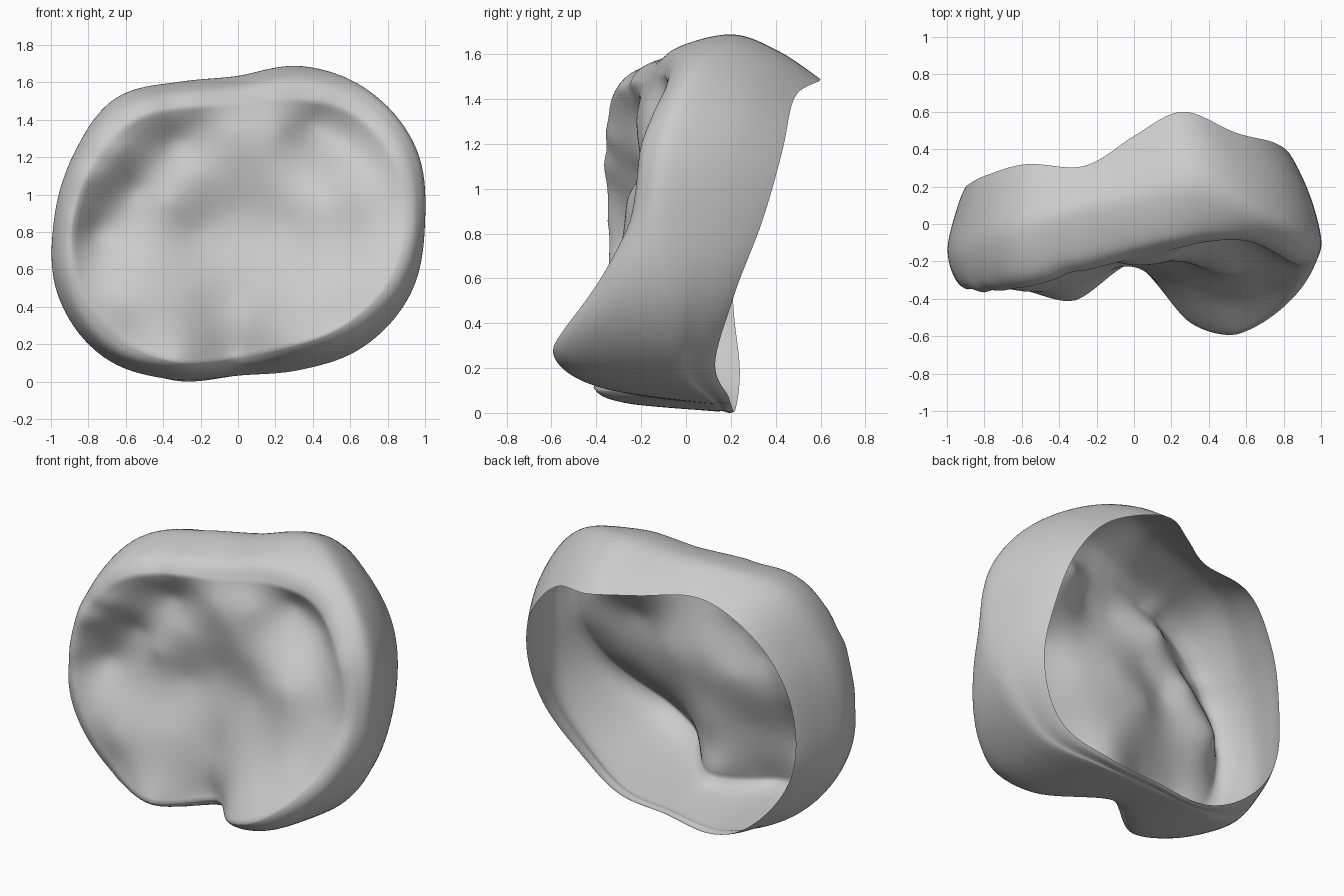
import bpy, bmesh, math

if "Cube" in bpy.data.objects:
    bpy.data.objects.remove(bpy.data.objects["Cube"])

N = 144          # points around the crown
CZ = 0.85        # height of the polar centre

# every 22.5 degrees from +x:
# outline radius, ridge y, widest y, rim y, rim scale, ridge radius scale
KEYS = [
    (1.00, -0.25, -0.10, 0.34, 0.85, 0.89),
    (1.03, -0.20, -0.05, 0.43, 0.80, 0.87),
    (0.99, -0.09, 0.06, 0.485, 0.79, 0.84),
    (0.90, -0.12, 0.20, 0.60, 0.76, 0.79),
    (0.78, -0.18, 0.12, 0.47, 0.82, 0.80),
    (0.81, -0.25, 0.05, 0.31, 0.86, 0.82),
    (0.93, -0.33, -0.05, 0.32, 0.87, 0.83),
    (0.95, -0.35, -0.12, 0.26, 0.90, 0.87),
    (0.985, -0.35, -0.15, 0.21, 0.90, 0.89),
    (1.04, -0.34, -0.12, 0.21, 0.90, 0.88),
    (1.02, -0.34, -0.05, 0.24, 0.92, 0.87),
    (0.91, -0.41, 0.09, 0.22, 1.00, 0.89),
    (0.82, -0.21, 0.09, 0.20, 0.995, 0.88),
    (0.855, -0.51, 0.05, 0.19, 0.99, 0.84),
    (0.945, -0.59, -0.08, 0.13, 0.95, 0.83),
    (1.00, -0.43, -0.10, 0.21, 0.90, 0.86),
]

# chewing surface: x, z, y of the hollows, grooves and cusps
RELIEF = [
    # upper right hollow and the ridge below it
    (0.40, 1.37, -0.03), (0.57, 1.29, -0.04), (0.42, 1.20, -0.11), (0.70, 1.18, -0.13),
    (0.22, 1.34, -0.18), (0.50, 0.96, -0.26), (0.20, 1.05, -0.20), (0.70, 0.86, -0.24),
    # middle and lower groove
    (0.00, 1.33, -0.22), (0.00, 1.14, -0.20), (-0.02, 0.92, -0.15), (0.25, 0.83, -0.19),
    (0.00, 0.66, -0.18), (0.00, 0.45, -0.21), (0.00, 0.28, -0.23),
    # lower right cusp
    (0.50, 0.70, -0.30), (0.24, 0.52, -0.29), (0.50, 0.45, -0.43), (0.72, 0.62, -0.34),
    # lower left cusp
    (-0.26, 0.47, -0.28), (-0.60, 0.42, -0.36), (-0.58, 0.60, -0.29), (-0.38, 0.64, -0.25),
    # curved groove and inner cusp on the left
    (-0.22, 0.80, -0.16), (-0.50, 0.78, -0.22), (-0.76, 0.80, -0.20), (-0.55, 1.03, -0.18),
    (-0.33, 1.28, -0.16), (-0.20, 1.38, -0.20), (-0.25, 1.10, -0.21), (-0.40, 0.95, -0.23),
    # outer ridge on the left
    (-0.76, 1.10, -0.355), (-0.65, 1.23, -0.35), (-0.56, 1.37, -0.33), (-0.38, 1.47, -0.27),
]


def catmull(a, b, c, d, t):
    return 0.5 * (2 * b + (c - a) * t + (2 * a - 5 * b + 4 * c - d) * t * t
                  + (3 * b - a - 3 * c + d) * t ** 3)


def key_at(angle):
    k = angle / (2 * math.pi) * len(KEYS)
    i = int(k)
    rows = [KEYS[(i + j) % len(KEYS)] for j in (-1, 0, 1, 2)]
    return [catmull(*vals, k - i) for vals in zip(*rows)]


def kernel(dx, dz):
    d2 = dx * dx + dz * dz
    return 0.5 * d2 * math.log(d2) if d2 > 1e-12 else 0.0


def solve(m):
    """Gaussian elimination on an augmented matrix."""
    n = len(m)
    for i in range(n):
        p = max(range(i, n), key=lambda r: abs(m[r][i]))
        m[i], m[p] = m[p], m[i]
        for r in range(i + 1, n):
            f = m[r][i] / m[i][i]
            if f:
                m[r] = [a - f * b for a, b in zip(m[r], m[i])]
    x = [0.0] * n
    for i in reversed(range(n)):
        x[i] = (m[i][n] - sum(m[i][k] * x[k] for k in range(i + 1, n))) / m[i][i]
    return x


# smooth sheet through the relief points and the ridge
pts = list(RELIEF)
for i in range(32):
    t = 2 * math.pi * i / 32
    k = key_at(t)
    r = k[5] * k[0]
    pts.append((r * math.cos(t), CZ + r * math.sin(t), k[1]))
rows = [[kernel(x - a, z - b) + (0.002 if (x, z) == (a, b) else 0) for a, b, _ in pts]
        + [1, x, z, y] for x, z, y in pts]
for poly in (lambda x, z: 1, lambda x, z: x, lambda x, z: z):
    rows.append([poly(x, z) for x, z, _ in pts] + [0, 0, 0, 0])
W = solve(rows)


def sheet(x, z):
    return (sum(w * kernel(x - a, z - b) for w, (a, b, _) in zip(W, pts))
            + W[-3] + W[-2] * x + W[-1] * z)


def section(angle):
    """Radial section from the middle, over the ridge, to the open rim."""
    radius, _, wide, rim, scale, edge = key_at(angle)
    ca, sa = math.cos(angle), math.sin(angle)
    path = []
    for j in range(1, 37):
        r = j / 36 * edge * radius
        path.append((r, sheet(r * ca, CZ + r * sa)))
    ridge = path[-1][1]
    # outer wall through shoulder, widest line and rim
    ctrl = [path[31], path[-1],
            (radius * (edge + 0.64 * (1 - edge)), ridge + 0.25 * (wide - ridge)),
            (radius, wide),
            (radius * (1 - 0.36 * (1 - scale)), wide + 0.52 * (rim - wide)),
            (radius * scale, rim),
            (radius * (scale - 0.1), rim + 0.1)]
    for s in range(1, len(ctrl) - 2):
        for j in range(1, 9):
            path.append(tuple(catmull(*v, j / 8) for v in zip(*ctrl[s - 1:s + 3])))
    return [(r * ca, y, CZ + r * sa) for r, y in path]


# tooth crown: one thin open shell
bm = bmesh.new()
centre = bm.verts.new((0, sheet(0, CZ), CZ))
cols = [[bm.verts.new(p) for p in section(2 * math.pi * i / N)] for i in range(N)]
for i in range(N):
    a, b = cols[i], cols[(i + 1) % N]
    bm.faces.new((centre, a[0], b[0]))
    for j in range(len(a) - 1):
        bm.faces.new((a[j], a[j + 1], b[j + 1], b[j]))

# stand it on the ground
low = min(v.co.z for v in bm.verts)
for v in bm.verts:
    v.co.z -= low

mesh = bpy.data.meshes.new("tooth_crown")
bm.to_mesh(mesh)
bm.free()
for p in mesh.polygons:
    p.use_smooth = True
crown = bpy.data.objects.new("tooth_crown", mesh)
bpy.context.collection.objects.link(crown)
